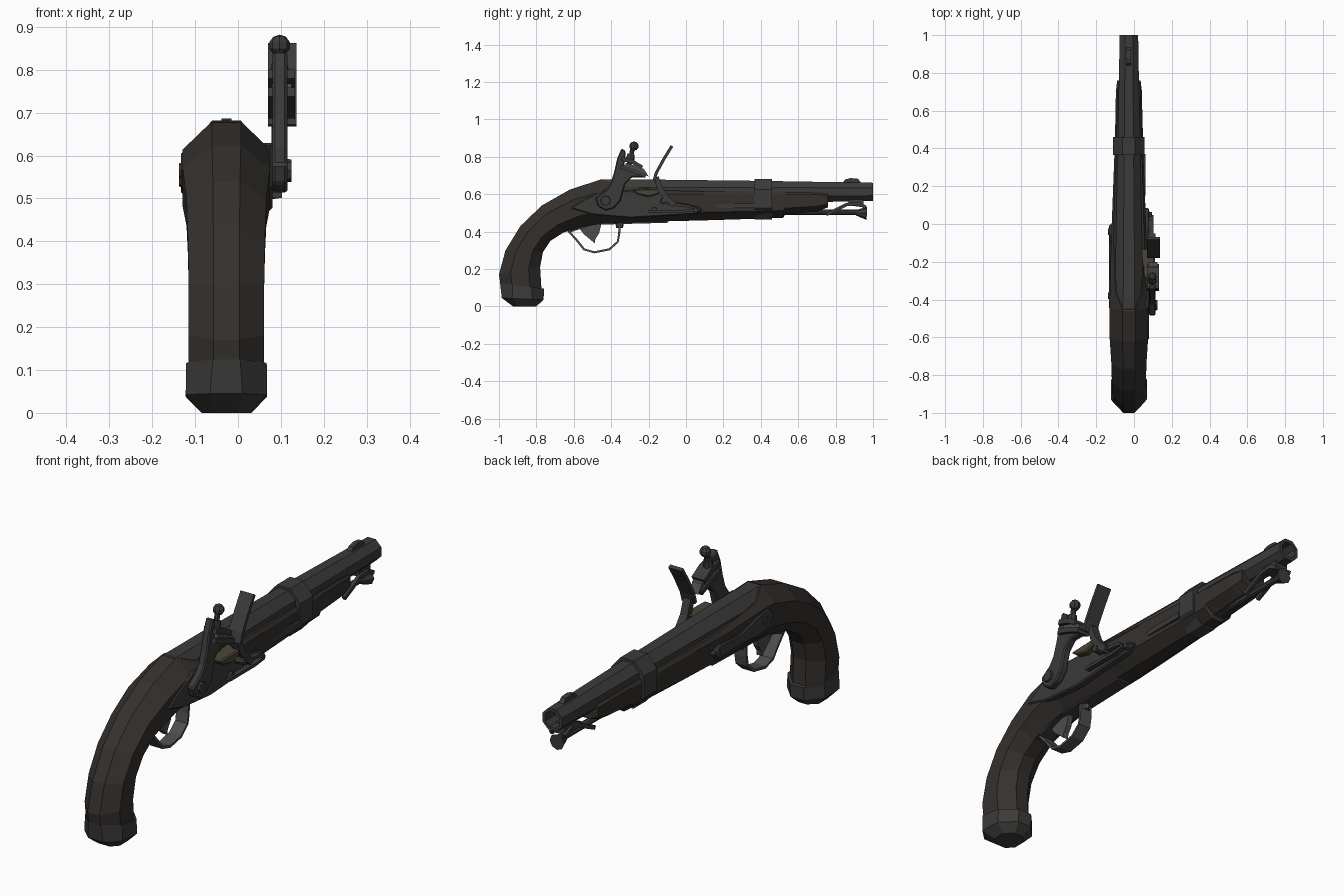
import bpy, bmesh, math
from mathutils import Vector, Matrix

CX = -0.027  # centre plane of barrel and stock


def material(name, r, g, b):
    m = bpy.data.materials.new(name)
    m.diffuse_color = (r, g, b, 1)
    return m


WOOD = material("dark_wood", 0.035, 0.030, 0.027)
STEEL = material("dark_steel", 0.043, 0.043, 0.042)
GREY = material("worn_steel", 0.075, 0.073, 0.072)
BRASS = material("dull_brass", 0.075, 0.06, 0.04)


def finish(name, bm, mat, bevel=0):
    bmesh.ops.recalc_face_normals(bm, faces=bm.faces)
    me = bpy.data.meshes.new(name)
    bm.to_mesh(me)
    bm.free()
    ob = bpy.data.objects.new(name, me)
    bpy.context.collection.objects.link(ob)
    me.materials.append(mat)
    if bevel:
        mod = ob.modifiers.new("bevel", 'BEVEL')
        mod.width, mod.segments = bevel, 1
    return ob


def skin(name, rings, mat, caps=True):
    bm = bmesh.new()
    vs = [[bm.verts.new(p) for p in r] for r in rings]
    for a, b in zip(vs, vs[1:]):
        for i in range(len(a)):
            j = (i + 1) % len(a)
            bm.faces.new((a[i], a[j], b[j], b[i]))
    if caps:
        bm.faces.new(vs[0])
        bm.faces.new(vs[-1])
    return finish(name, bm, mat)


def loft(name, stations, mat):
    """Eight-sided skin: (top y, top z, bottom y, bottom z, half width, top flat, shoulder)."""
    rings = []
    for ty, tz, by, bz, hw, u, v in stations:
        sec = [(u, 0), (1, v), (1, .72), (.36, 1), (-.36, 1), (-1, .72), (-1, v), (-u, 0)]
        rings.append([(CX + a * hw, ty + (by - ty) * t, tz + (bz - tz) * t) for a, t in sec])
    return skin(name, rings, mat)


def prism(name, pts, x0, x1, mat, bevel=0):
    bm = bmesh.new()
    a = [bm.verts.new((x0, y, z)) for y, z in pts]
    b = [bm.verts.new((x1, y, z)) for y, z in pts]
    bm.faces.new(a)
    bm.faces.new(b)
    for i in range(len(a)):
        j = (i + 1) % len(a)
        bm.faces.new((a[i], a[j], b[j], b[i]))
    return finish(name, bm, mat, bevel)


def ribbon(name, path, thick, x0, x1, mat):
    """Strip of constant thickness following a side-view path."""
    pts = [Vector(p) for p in path]
    rings = []
    for i, p in enumerate(pts):
        d = (pts[min(i + 1, len(pts) - 1)] - pts[max(i - 1, 0)]).normalized()
        n = Vector((-d.y, d.x)) * thick / 2
        q, r = p + n, p - n
        rings.append([(x0, *q), (x1, *q), (x1, *r), (x0, *r)])
    return skin(name, rings, mat)


def rod(name, p0, p1, r0, r1, mat, sides=8):
    p0, p1 = Vector(p0), Vector(p1)
    d = p1 - p0
    bm = bmesh.new()
    mx = Matrix.Translation((p0 + p1) / 2) @ d.to_track_quat('Z', 'Y').to_matrix().to_4x4()
    bmesh.ops.create_cone(bm, cap_ends=True, segments=sides, radius1=r0, radius2=r1,
                          depth=d.length, matrix=mx)
    return finish(name, bm, mat)


# Octagonal tapered barrel with an open bore
rings = []
for y, z, r in [(-.46, .605, .079), (-.2, .607, .077), (.4, .611, .065), (.78, .612, .057),
                (1, .612, .053), (1, .612, .038), (.8, .612, .036)]:
    rings.append([(CX + r * math.cos((k + .5) * math.pi / 4), y,
                   z + r * math.sin((k + .5) * math.pi / 4)) for k in range(8)])
skin("barrel", rings, STEEL)

# Stock from butt to fore-end
loft("stock", [
    (-.988, .09, -.772, .08, .088, .34, .28),
    (-1.0, .17, -.78, .21, .088, .34, .28),
    (-.965, .30, -.765, .29, .088, .34, .28),
    (-.885, .43, -.725, .35, .09, .34, .28),
    (-.77, .54, -.655, .395, .093, .34, .28),
    (-.62, .625, -.56, .425, .102, .33, .28),
    (-.45, .68, -.45, .445, .102, .33, .28),
    (-.37, .645, -.37, .447, .1, .7, .15),
    (-.1, .62, -.1, .455, .095, .85, .12),
    (.1, .615, .1, .46, .087, .88, .1),
    (.36, .612, .36, .468, .077, .88, .1),
    (.52, .61, .52, .474, .073, .88, .1),
    (.53, .61, .53, .492, .072, .88, .1),
    (.70, .607, .70, .507, .069, .88, .1),
    (.76, .6, .76, .53, .062, .85, .1)], WOOD)

# Butt cap
loft("butt_cap", [
    (-.994, .125, -.758, .095, .094, .34, .28),
    (-.985, .045, -.762, .035, .095, .4, .25),
    (-.925, 0, -.80, 0, .058, .5, .25)], STEEL)

# Barrel band with its spring on the flank
loft("barrel_band", [(y, .682, y, .464, .083, .4, .26) for y in (.365, .46)], STEEL)
prism("band_spring", [(.15, .535), (.17, .55), (.37, .55), (.37, .525), (.17, .525)],
      .045, .062, STEEL)

# Front sight
prism("front_sight", [(.83, .65), (.85, .678), (.88, .686), (.92, .682), (.945, .65)],
      CX - .012, CX + .012, STEEL)

# Ramrod with flared head and swivel links on both sides
rod("ramrod", (CX, .5, .505), (CX, .95, .503), .016, .014, STEEL)
rod("ramrod_head", (CX, .91, .5), (CX, .967, .498), .014, .036, STEEL)
for side in (-1, 1):
    x = CX + side * .034
    ribbon("swivel_link", [(.75, .492), (.8, .515), (.86, .545), (.92, .55), (.96, .53)],
           .018, x - .008, x + .008, STEEL)
prism("swivel_lug", [(.87, .58), (.87, .54), (.95, .53), (.95, .58)], CX - .03, CX + .03, STEEL)

# Trigger guard, plate and trigger
ribbon("trigger_guard", [(-.63, .405), (-.585, .355), (-.545, .305), (-.49, .289), (-.41, .305),
                         (-.365, .345), (-.357, .39), (-.355, .46)], .011, CX - .03, CX + .03, GREY)
rod("guard_post", (CX, -.355, .42), (CX, -.355, .45), .018, .024, GREY)
prism("trigger_plate", [(-.62, .395), (-.5, .436), (-.1, .447), (-.1, .46), (-.5, .46), (-.62, .42)],
      CX - .035, CX + .035, STEEL)
prism("trigger", [(-.58, .43), (-.545, .385), (-.515, .36), (-.488, .337), (-.485, .36),
                  (-.465, .39), (-.45, .45)], CX - .013, CX + .013, GREY)

# Lock plate on the right, side plate and screws on the left
prism("lock_plate", [(-.62, .525), (-.54, .575), (-.44, .625), (-.14, .612), (-.06, .56), (.06, .535),
                     (.09, .515), (.04, .492), (-.3, .472), (-.5, .49)], .045, .08, STEEL, .006)
prism("side_plate", [(-.45, .57), (-.41, .61), (-.33, .6), (-.2, .565), (-.06, .575), (0, .55),
                     (-.04, .515), (-.2, .52), (-.33, .51), (-.42, .525)],
      -.133, -.105, STEEL, .005)
for y, z in [(-.38, .565), (-.04, .545)]:
    rod("side_screw", (-.12, y, z), (-.1375, y, z), .022, .017, STEEL)
for y, z in [(-.17, .515), (.05, .514)]:
    rod("lock_screw", (.07, y, z), (.094, y, z), .016, .014, STEEL)

# Pan and frizzen spring
prism("flash_pan", [(-.29, .625), (-.26, .6), (-.2, .585), (-.15, .6), (-.13, .63)], .035, .11, BRASS, .006)
ribbon("frizzen_spring", [(-.2, .508), (-.02, .508), (.045, .515), (.02, .535), (-.1, .55)],
       .014, .075, .103, STEEL)

# Frizzen: curved arm and striking blade
ribbon("frizzen_arm", [(-.06, .54), (-.10, .575), (-.135, .62), (-.16, .69)], .03, .078, .115, STEEL)
ribbon("frizzen_blade", [(-.172, .67), (-.158, .715), (-.12, .785), (-.075, .858)],
       .016, .07, .137, STEEL)
rod("frizzen_screw", (.075, -.12, .565), (.12, -.12, .565), .018, .015, STEEL)

# Cock: disc-shaped base, throat and rear spur
prism("cock", [(-.485, .58), (-.47, .535), (-.43, .512), (-.385, .525), (-.35, .565), (-.335, .62),
               (-.325, .655), (-.29, .69), (-.22, .69), (-.225, .715), (-.33, .745), (-.322, .83),
               (-.345, .845), (-.368, .79), (-.385, .715), (-.405, .655), (-.43, .62)],
      .08, .115, STEEL, .006)
rod("cock_screw", (.09, -.43, .565), (.125, -.43, .565), .03, .026, STEEL)

# Jaws, flint and clamp screw
ribbon("lower_jaw", [(-.35, .748), (-.28, .725), (-.215, .697)], .022, .07, .133, STEEL)
prism("flint", [(-.32, .768), (-.33, .745), (-.2, .695), (-.225, .735)], .078, .125, GREY)
ribbon("upper_jaw", [(-.345, .79), (-.29, .775), (-.235, .742)], .022, .07, .133, STEEL)
rod("jaw_screw", (.097, -.315, .71), (.097, -.285, .845), .012, .012, STEEL)
rod("jaw_collar", (.097, -.3, .785), (.097, -.293, .815), .024, .018, STEEL)
bm = bmesh.new()
bmesh.ops.create_uvsphere(bm, u_segments=8, v_segments=5, radius=.025,
                          matrix=Matrix.Translation((.097, -.278, .857)))
finish("jaw_screw_head", bm, STEEL)
